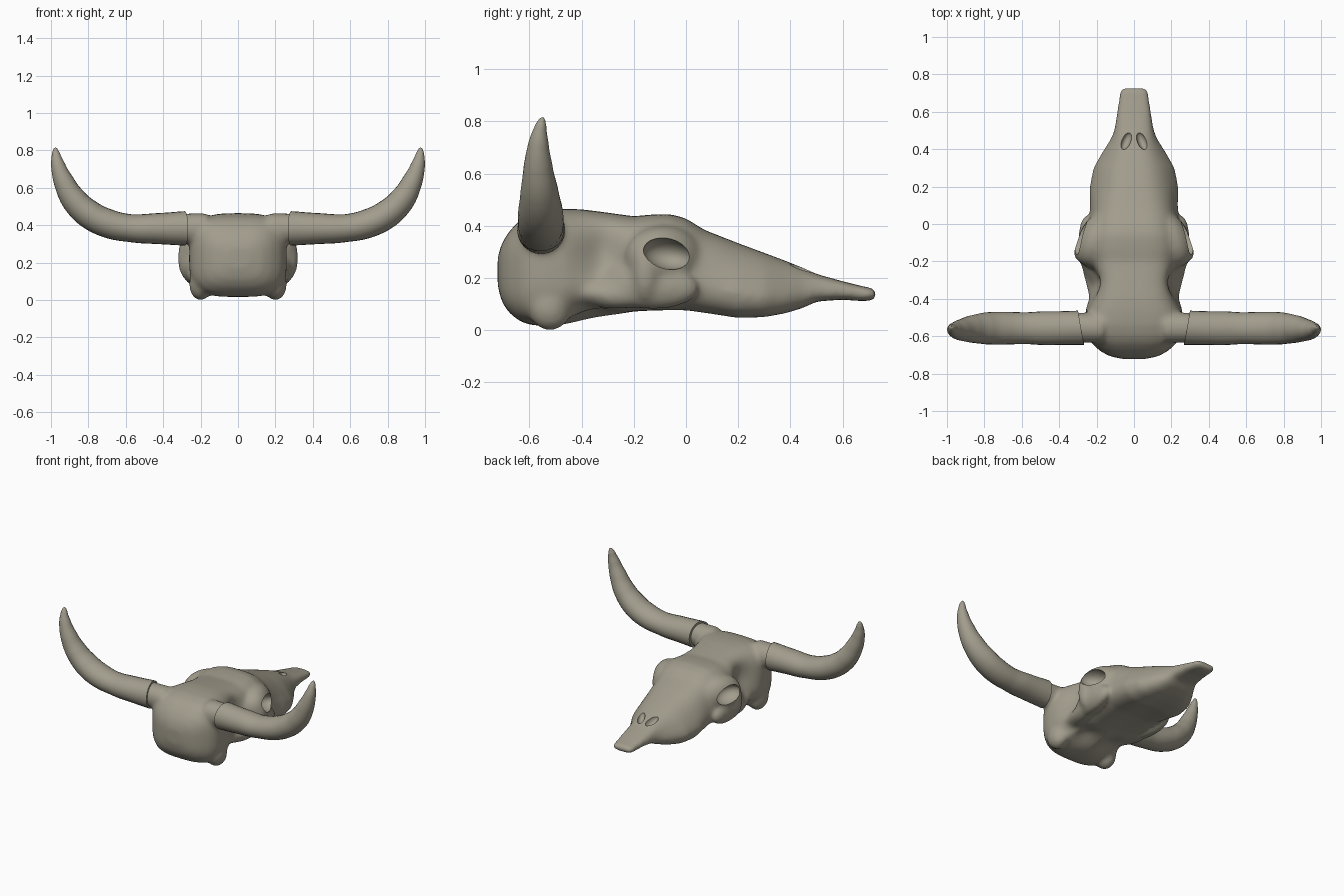
import bpy, bmesh, math
from mathutils import Matrix, Vector

if "Cube" in bpy.data.objects:
    bpy.data.objects.remove(bpy.data.objects["Cube"])

bone = bpy.data.materials.new("weathered bone")
bone.diffuse_color = (0.36, 0.335, 0.265, 1)
bone.use_nodes = True
bone.node_tree.nodes["Principled BSDF"].inputs["Base Color"].default_value = bone.diffuse_color


def obj_from(bm, name):
    me = bpy.data.meshes.new(name)
    bm.to_mesh(me)
    bm.free()
    o = bpy.data.objects.new(name, me)
    bpy.context.collection.objects.link(o)
    return o


def activate(o):
    bpy.ops.object.select_all(action='DESELECT')
    o.select_set(True)
    bpy.context.view_layer.objects.active = o


def add_mod(o, kind, **kw):
    m = o.modifiers.new(kind.lower(), kind)
    for k, v in kw.items():
        setattr(m, k, v)
    activate(o)
    bpy.ops.object.modifier_apply(modifier=m.name)


def blob(bm, loc, size, yaw=0, pitch=0):
    mat = (Matrix.Translation(loc) @ Matrix.Rotation(yaw, 4, 'Z') @ Matrix.Rotation(pitch, 4, 'X')
           @ Matrix.Diagonal((*size, 1)))
    bmesh.ops.create_uvsphere(bm, u_segments=48, v_segments=32, radius=1, matrix=mat)


def tube(bm, rings):
    loops = [[bm.verts.new(p) for p in r] for r in rings]
    n = len(loops[0])
    for a, b in zip(loops, loops[1:]):
        for i in range(n):
            bm.faces.new((a[i], a[(i + 1) % n], b[(i + 1) % n], b[i]))
    bm.faces.new(loops[0][::-1])
    bm.faces.new(loops[-1])


# skull body: y, half width, bottom, top, width of top relative to middle
sections = [
    (-0.722, 0.06, 0.17, 0.28, 1), (-0.707, 0.13, 0.11, 0.33, 1), (-0.68, 0.18, 0.068, 0.376, 1),
    (-0.64, 0.225, 0.035, 0.418, 1), (-0.60, 0.25, 0.02, 0.443, 1), (-0.54, 0.262, 0.015, 0.46, 1),
    (-0.47, 0.262, 0.02, 0.465, .95), (-0.40, 0.25, 0.032, 0.463, .88), (-0.30, 0.24, 0.052, 0.45, .86),
    (-0.20, 0.245, 0.07, 0.436, .86), (-0.13, 0.25, 0.072, 0.443, .88), (-0.06, 0.25, 0.072, 0.445, .85),
    (0.00, 0.243, 0.07, 0.428, .8), (0.07, 0.238, 0.058, 0.384, .75),
    (0.20, 0.24, 0.036, 0.333, .6), (0.30, 0.22, 0.04, 0.296, .58), (0.38, 0.175, 0.055, 0.266, .6),
    (0.45, 0.13, 0.08, 0.238, .7), (0.50, 0.108, 0.108, 0.215, .85), (0.60, 0.092, 0.116, 0.187, .95),
    (0.68, 0.08, 0.11, 0.167, 1), (0.715, 0.075, 0.113, 0.161, 1), (0.73, 0.065, 0.12, 0.152, 1)]


def section(y, w, zb, zt, taper, n=48):
    pts = []
    for i in range(n):
        a = 2 * math.pi * i / n
        c, s = math.cos(a), math.sin(a)
        u = math.copysign(abs(c) ** 0.6, c)
        v = math.copysign(abs(s) ** 0.6, s)
        k = 1 + (taper - 1) * max(0, v + .2) / 1.2
        pts.append((w * u * k, y, (zb + zt) / 2 + v * (zt - zb) / 2))
    return pts


bm = bmesh.new()
tube(bm, [section(*s) for s in sections])
bmesh.ops.recalc_face_normals(bm, faces=bm.faces)
for s in (-1, 1):
    # eye socket surround, rear cheek bone and cheek arch
    blob(bm, (s * .2, -.085, .275), (.1, .16, .125), s * math.radians(25))
    blob(bm, (s * .268, -.155, .225), (.055, .055, .12))
    blob(bm, (s * .235, -.15, .17), (.06, .2, .09), -s * math.radians(5), math.radians(-4))
    blob(bm, (s * .215, -.28, .14), (.06, .19, .06), -s * math.radians(8))
    # skull base knobs and horn cores
    blob(bm, (s * .2, -.52, .085), (.062, .085, .088))
    bmesh.ops.create_cone(bm, cap_ends=True, segments=48, radius1=.082, radius2=.08, depth=.16,
                          matrix=Matrix.Translation((s * .24, -.555, .383))
                          @ Matrix.Rotation(s * math.pi / 2, 4, 'Y'))
skull = obj_from(bm, "skull")
add_mod(skull, 'REMESH', mode='VOXEL', voxel_size=0.0095)
add_mod(skull, 'SMOOTH', factor=0.5, iterations=32)


def bump(p, c, r):
    return math.exp(-sum(((a - b) / q) ** 2 for a, b, q in zip(p, c, r)))


# soft hollows: temples behind the eyes, palate and rear underside
for v in skull.data.vertices:
    p = v.co.copy()
    q = (abs(p.x), p.y, p.z)
    side = 1 if p.x > 0 else -1
    v.co.x -= side * .05 * bump(q, (.25, -.32, .29), (.1, .085, .12))
    v.co.x -= side * .03 * bump(q, (.25, -.38, .07), (.1, .07, .05))
    v.co.z += .035 * bump(q, (.11, -.36, .04), (.08, .09, .09))
    v.co.z += .02 * bump(q, (0, .2, .04), (.1, .25, .07))

# crisp eye openings and nostrils
bm = bmesh.new()
for s in (-1, 1):
    blob(bm, (s * .29, -.072, .293), (.085, .094, .059), s * math.radians(25), math.radians(-12))
    blob(bm, (s * .042, .445, .245), (.025, .052, .035), s * math.radians(22), math.radians(-22))
cutter = obj_from(bm, "opening_cutter")
cutter.hide_render = True
add_mod(skull, 'BOOLEAN', operation='DIFFERENCE', object=cutter, solver='EXACT')
bpy.data.objects.remove(cutter)

# horns: x, y, z, radius along the path
path = [(.283, -.555, .383, .092), (.42, -.557, .382, .083), (.58, -.557, .385, .074), (.70, -.557, .411, .077),
        (.80, -.558, .462, .076), (.876, -.562, .535, .069), (.93, -.567, .63, .055),
        (.962, -.565, .72, .038), (.974, -.556, .785, .021), (.976, -.55, .808, .011), (.976, -.547, .815, .002)]


def horn(s):
    cu = bpy.data.curves.new("horn", 'CURVE')
    cu.dimensions = '3D'
    cu.bevel_depth = 1
    cu.bevel_resolution = 10
    cu.resolution_u = 8
    cu.use_fill_caps = True
    sp = cu.splines.new('BEZIER')
    sp.bezier_points.add(len(path) - 1)
    for b, (x, y, z, r) in zip(sp.bezier_points, path):
        b.co = Vector((s * x, y, z))
        b.radius = r
        b.handle_left_type = b.handle_right_type = 'AUTO'
    o = bpy.data.objects.new("right_horn" if s > 0 else "left_horn", cu)
    bpy.context.collection.objects.link(o)
    activate(o)
    bpy.ops.object.convert(target='MESH')
    o = bpy.context.object
    # slightly deeper front to back along the middle, slanted base
    for v in o.data.vertices:
        x = abs(v.co.x)
        f = min(1, max(0, (x - .3) / .2)) * min(1, max(0, (.92 - x) / .15))
        v.co.y = -.557 + (v.co.y + .557) * (1 + .14 * f)
        if x < .4:
            v.co.x += s * .17 * (v.co.y + .555) * (.4 - x) / .12
    return o


for o in (skull, horn(1), horn(-1)):
    o.data.materials.clear()
    o.data.materials.append(bone)
    activate(o)
    bpy.ops.object.shade_smooth_by_angle(angle=math.radians(40))
